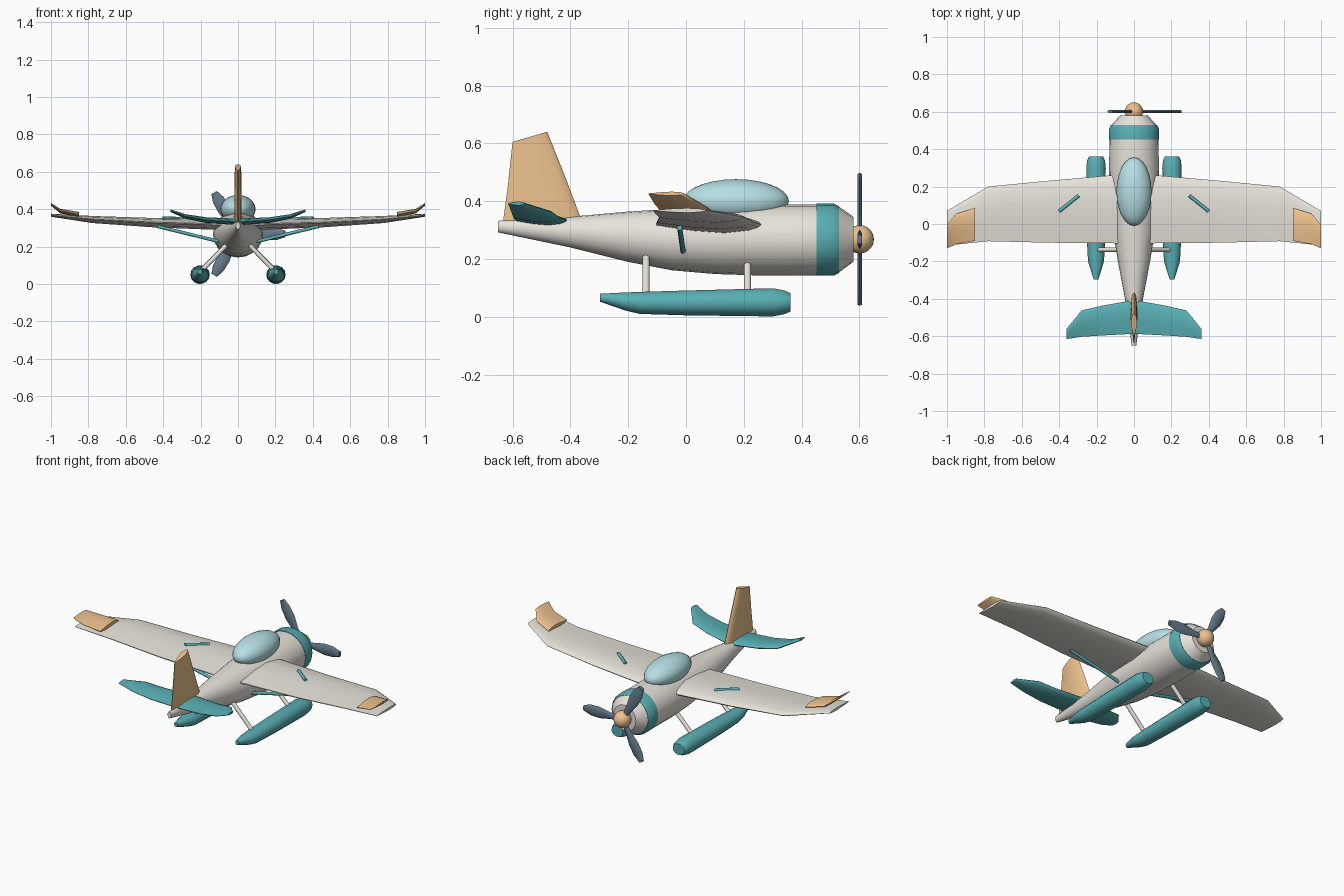
import bpy, bmesh, math
from mathutils import Vector

if "Cube" in bpy.data.objects:
    bpy.data.objects.remove(bpy.data.objects["Cube"])


def material(name, rgb):
    m = bpy.data.materials.new(name)
    m.diffuse_color = (*rgb, 1)
    m.use_nodes = True
    m.node_tree.nodes["Principled BSDF"].inputs["Base Color"].default_value = m.diffuse_color
    return m


CREAM = material("cream", (0.80, 0.77, 0.71))
TEAL = material("teal", (0.10, 0.43, 0.46))
ORANGE = material("orange", (0.85, 0.54, 0.27))
GLASS = material("glass", (0.47, 0.74, 0.78))
SLATE = material("slate", (0.13, 0.20, 0.26))


def finish(ob, name, mat, angle=40):
    ob.name = name
    ob.data.materials.append(mat)
    bpy.ops.object.select_all(action='DESELECT')
    ob.select_set(True)
    bpy.context.view_layer.objects.active = ob
    bpy.ops.object.shade_smooth_by_angle(angle=math.radians(angle))
    return ob


def loft(name, rings, mat, angle=40):
    """Skin a list of equal-length point rings and cap both ends."""
    bm = bmesh.new()
    vs = [[bm.verts.new(p) for p in r] for r in rings]
    n = len(vs[0])
    for a, b in zip(vs, vs[1:]):
        for i in range(n):
            j = (i + 1) % n
            bm.faces.new((a[i], a[j], b[j], b[i]))
    bm.faces.new(vs[0])
    bm.faces.new(vs[-1])
    bmesh.ops.recalc_face_normals(bm, faces=bm.faces)
    me = bpy.data.meshes.new(name)
    bm.to_mesh(me)
    bm.free()
    ob = bpy.data.objects.new(name, me)
    bpy.context.collection.objects.link(ob)
    return finish(ob, name, mat, angle)


def oval(x, y, z, rx, rz, n=20):
    return [(x + rx * math.cos(2 * math.pi * i / n), y, z + rz * math.sin(2 * math.pi * i / n))
            for i in range(n)]


FOIL = [(0.03, 0.35), (0.12, 0.7), (0.35, 1.0), (0.65, 0.72), (1.0, 0.1)]


def foil(lead, trail, t):
    """Wing cross-section as (y, offset) pairs."""
    up = [(lead + (trail - lead) * f, h * t / 2) for f, h in FOIL]
    return [(lead, 0)] + up + [(y, -h) for y, h in reversed(up)]


def wing_rings(stations, sx=1):
    return [[(sx * x, y, z + h) for y, h in foil(lead, trail, t)] for x, lead, trail, z, t in stations]


def rod(name, a, b, r, mat):
    a, b = Vector(a), Vector(b)
    bpy.ops.mesh.primitive_cylinder_add(vertices=12, radius=r, depth=(b - a).length, location=(a + b) / 2)
    ob = bpy.context.object
    ob.rotation_euler = (b - a).to_track_quat('Z', 'Y').to_euler()
    return finish(ob, name, mat)


def ball(name, loc, scale, mat):
    bpy.ops.mesh.primitive_uv_sphere_add(segments=24, ring_count=14, radius=1, location=loc)
    ob = bpy.context.object
    ob.scale = scale
    return finish(ob, name, mat, 60)


# Fuselage: y, centre z, half width, half height
hull = [(-0.65, 0.312, 0.012, 0.02), (-0.4, 0.293, 0.048, 0.053), (-0.2, 0.277, 0.086, 0.087),
        (-0.05, 0.267, 0.11, 0.106), (0.1, 0.266, 0.127, 0.118), (0.25, 0.266, 0.134, 0.123),
        (0.45, 0.266, 0.131, 0.123), (0.525, 0.267, 0.124, 0.117), (0.58, 0.268, 0.074, 0.077)]
loft("fuselage", [oval(0, y, z, rx, rz) for y, z, rx, rz in hull], CREAM, 25)

# Engine band
loft("engine_band", [oval(0, 0.452, 0.267, 0.133, 0.125), oval(0, 0.51, 0.267, 0.133, 0.125),
                     oval(0, 0.53, 0.267, 0.122, 0.115)], TEAL)

# Canopy
ball("canopy", (0, 0.173, 0.4), (0.094, 0.183, 0.076), GLASS)

# Main wing, both sides in one skin: x, leading y, trailing y, z, thickness
half = [(0.1, 0.262, -0.103, 0.319, 0.06), (0.45, 0.232, -0.1, 0.328, 0.05),
        (0.78, 0.2, -0.092, 0.345, 0.038), (1.0, 0.07, -0.115, 0.368, 0.016)]
both = [(-s[0], *s[1:]) for s in reversed(half)] + half
loft("main_wing", wing_rings(both), CREAM)

# Tailplane
half = [(0.02, -0.41, -0.588, 0.333, 0.034), (0.17, -0.437, -0.596, 0.342, 0.03),
        (0.28, -0.462, -0.603, 0.361, 0.024), (0.36, -0.56, -0.615, 0.392, 0.014)]
both = [(-s[0], *s[1:]) for s in reversed(half)] + half
loft("tailplane", wing_rings(both), TEAL)

# Tail fin: bottom and top sections; z rises towards the front of the tip
fin = []
for lead, trail, t, z_lead, z_trail in [(-0.352, -0.636, 0.036, 0.31, 0.305),
                                        (-0.42, -0.616, 0.038, 0.49, 0.455),
                                        (-0.48, -0.60, 0.034, 0.64, 0.605)]:
    fin.append([(h, y, z_lead + (z_trail - z_lead) * (y - lead) / (trail - lead))
                for y, h in foil(lead, trail, t)])
loft("tail_fin", fin, ORANGE)

for sx, side in ((1, "right"), (-1, "left")):
    # Upturned wing tips
    tip = [(0.85, 0.085, -0.09, 0.37, 0.03), (0.95, 0.055, -0.108, 0.39, 0.024),
           (1.0, -0.005, -0.13, 0.426, 0.014)]
    loft(side + "_wing_tip", wing_rings(tip, sx), ORANGE)

    # Floats: y, centre z, half width, half height
    pontoon = [(-0.298, 0.066, 0.012, 0.014), (-0.21, 0.053, 0.04, 0.032), (-0.16, 0.048, 0.046, 0.039),
               (0.0, 0.048, 0.05, 0.044), (0.3, 0.05, 0.052, 0.05), (0.34, 0.05, 0.048, 0.042),
               (0.361, 0.05, 0.038, 0.033)]
    loft(side + "_float", [oval(sx * 0.203, y, z, rx, rz, 14) for y, z, rx, rz in pontoon], TEAL)

    # Float legs
    rod(side + "_rear_leg", (sx * 0.2, -0.138, 0.065), (sx * 0.06, -0.138, 0.21), 0.012, CREAM)
    rod(side + "_front_leg", (sx * 0.2, 0.213, 0.07), (sx * 0.06, 0.213, 0.21), 0.012, CREAM)

    # Wing brace below and short bar on the upper skin
    rod(side + "_wing_brace", (sx * 0.09, -0.01, 0.225), (sx * 0.43, -0.022, 0.308), 0.009, TEAL)
    rod(side + "_wing_bar", (sx * 0.295, 0.152, 0.35), (sx * 0.4, 0.068, 0.352), 0.009, TEAL)

# Propeller: hub and three blades
ball("propeller_hub", (0, 0.601, 0.268), (0.049, 0.049, 0.049), ORANGE)
for k in range(3):
    rings = []
    for r, w in [(0.02, 0.014), (0.08, 0.02), (0.15, 0.034), (0.21, 0.032), (0.255, 0.017)]:
        rings.append([(r, 0.601 + 0.008 * s, u * w) for s, u in
                      ((0, -1), (1, -0.6), (1, 0.6), (0, 1), (-1, 0.6), (-1, -0.6))])
    a = math.radians(120 * k)
    c, s = math.cos(a), math.sin(a)
    loft(f"propeller_blade_{k + 1}",
         [[(x * c - z * s, y, 0.268 + x * s + z * c) for x, y, z in ring] for ring in rings], SLATE)
